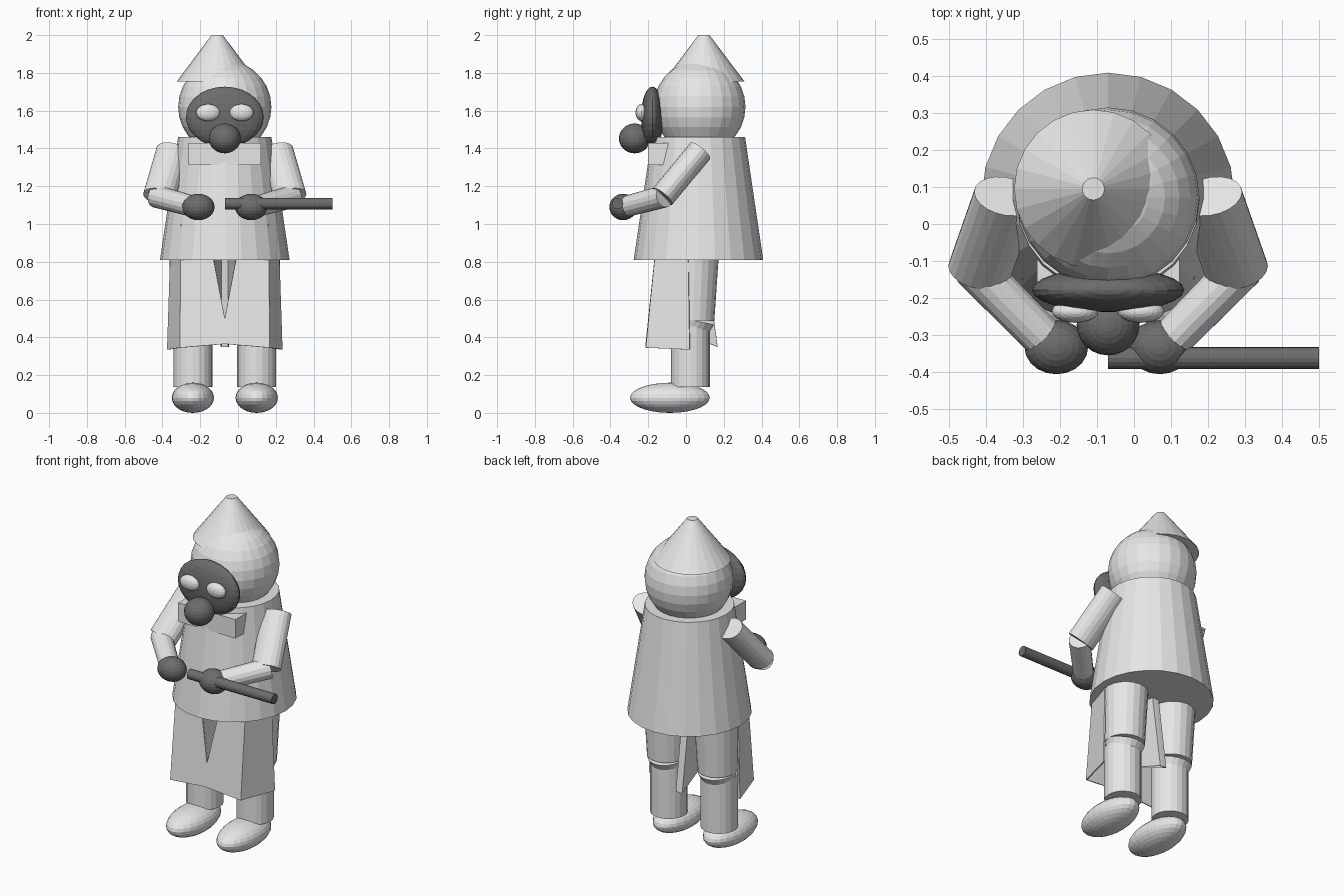
import bpy, bmesh
from mathutils import Vector, Matrix

if "Cube" in bpy.data.objects:
    bpy.data.objects.remove(bpy.data.objects["Cube"])

CX = -0.07  # the figure's own centre line


def material(name, v):
    m = bpy.data.materials.new(name)
    m.diffuse_color = (v, v, v, 1)
    m.use_nodes = True
    m.node_tree.nodes["Principled BSDF"].inputs["Base Color"].default_value = m.diffuse_color
    return m


LIGHT = material("light_grey", 0.8)
DARK = material("dark_grey", 0.15)


def finish(name, bm, mat):
    bmesh.ops.recalc_face_normals(bm, faces=bm.faces[:])
    me = bpy.data.meshes.new(name)
    bm.to_mesh(me)
    bm.free()
    me.materials.append(mat)
    ob = bpy.data.objects.new(name, me)
    bpy.context.collection.objects.link(ob)
    return ob


def ball(name, c, r, mat, u=24, v=14):
    bm = bmesh.new()
    m = Matrix.Translation((CX + c[0], c[1], c[2])) @ Matrix.Diagonal((*r, 1))
    bmesh.ops.create_uvsphere(bm, u_segments=u, v_segments=v, radius=1, matrix=m)
    return finish(name, bm, mat)


def tube(name, a, b, r1, r2, mat, sides=24, wide=1.0):
    """Capped cone from a to b; wide stretches the section sideways."""
    a, b = Vector(a), Vector(b)
    a.x += CX
    b.x += CX
    d = (b - a).normalized()
    ref = Vector((0, 1, 0)) if abs(d.x) > 0.9 else Vector((1, 0, 0))
    x = (ref - d * ref.dot(d)).normalized()
    y = d.cross(x)
    rot = Matrix((x * wide, y, d)).transposed().to_4x4()
    bm = bmesh.new()
    bmesh.ops.create_cone(bm, cap_ends=True, segments=sides, radius1=r1, radius2=r2,
                          depth=(b - a).length,
                          matrix=Matrix.Translation((a + b) / 2) @ rot)
    return finish(name, bm, mat)


def sheet(name, panels, mat, thickness):
    """Thin cloth made of polygon panels, mirrored across the centre line."""
    bm = bmesh.new()
    for s in (-1, 1):
        for p in panels:
            bm.faces.new([bm.verts.new((CX + s * x, y, z)) for x, y, z in p])
    bmesh.ops.remove_doubles(bm, verts=bm.verts[:], dist=0.001)
    ob = finish(name, bm, mat)
    mod = ob.modifiers.new("thickness", "SOLIDIFY")
    mod.thickness = thickness
    mod.offset = 0
    return ob


# coat, hood and pointed hat
tube("coat", (0, 0.066, 0.81), (0, 0.066, 1.46), 0.343, 0.247, LIGHT)
ball("hood", (0, 0.072, 1.62), (0.247, 0.243, 0.247), LIGHT)
tube("hat", (-0.04, 0.095, 1.755), (-0.04, 0.095, 2.0), 0.214, 0.03, LIGHT)

# collar block on the chest
bm = bmesh.new()
bmesh.ops.create_cube(bm, size=1, matrix=Matrix.Translation((CX, -0.1, 1.37))
                      @ Matrix.Diagonal((0.385, 0.2, 0.115, 1)))
finish("collar_block", bm, LIGHT)

# mask with filter
ball("mask", (0, -0.178, 1.567), (0.206, 0.06, 0.16), DARK)
ball("filter", (0, -0.272, 1.453), (0.085, 0.083, 0.079), DARK)

# apron: front panels leave a V slit, side panels wrap back
front = [(0.095, -0.145, 1.0), (0.23, -0.145, 1.0), (0.235, -0.21, 0.345),
         (0, -0.21, 0.365), (0, -0.195, 0.5)]
side = [(0.23, -0.145, 1.0), (0.28, 0.01, 1.0), (0.302, 0.02, 0.335), (0.235, -0.21, 0.345)]
sheet("apron", [front, side], LIGHT, 0.008)
# folded cloth behind the slit, reaching back between the legs
fold = [(0.06, -0.16, 0.81), (0, -0.19, 0.5), (0.02, 0.165, 0.35), (0.02, 0.1, 0.81)]
back = [(0.02, 0.1, 0.81), (0.02, 0.165, 0.35), (0, 0.165, 0.35), (0, 0.1, 0.81)]
sheet("apron_fold", [fold, back], LIGHT, 0.006)

# paired parts
for s, n in ((-1, "left"), (1, "right")):
    ball(f"eye_{n}", (s * 0.089, -0.236, 1.59), (0.063, 0.031, 0.045), LIGHT, 20, 12)
    tube(f"upper_arm_{n}", (s * 0.277, 0.075, 1.387), (s * 0.347, -0.125, 1.145),
         0.067, 0.067, LIGHT, 20, 1.3)
    tube(f"forearm_{n}", (s * 0.365, -0.115, 1.147), (s * 0.163, -0.32, 1.092),
         0.06, 0.056, LIGHT, 16)
    ball(f"hand_{n}", (s * 0.14, -0.333, 1.09), (0.086, 0.073, 0.07), DARK, 20, 12)
    tube(f"thigh_{n}", (s * 0.169, 0.05, 0.9), (s * 0.169, 0.038, 0.49), 0.128, 0.112, LIGHT, 20)
    tube(f"knee_{n}", (s * 0.169, 0.038, 0.49), (s * 0.169, 0.03, 0.45), 0.112, 0.098, LIGHT, 20)
    tube(f"shin_{n}", (s * 0.169, 0.023, 0.46), (s * 0.169, 0.023, 0.137), 0.103, 0.103, LIGHT, 20)
    ball(f"shoe_{n}", (s * 0.169, -0.085, 0.08), (0.112, 0.211, 0.08), LIGHT)

# rod held across the front
tube("rod", (0, -0.362, 1.108), (0.57, -0.362, 1.108), 0.03, 0.03, DARK, 16)
